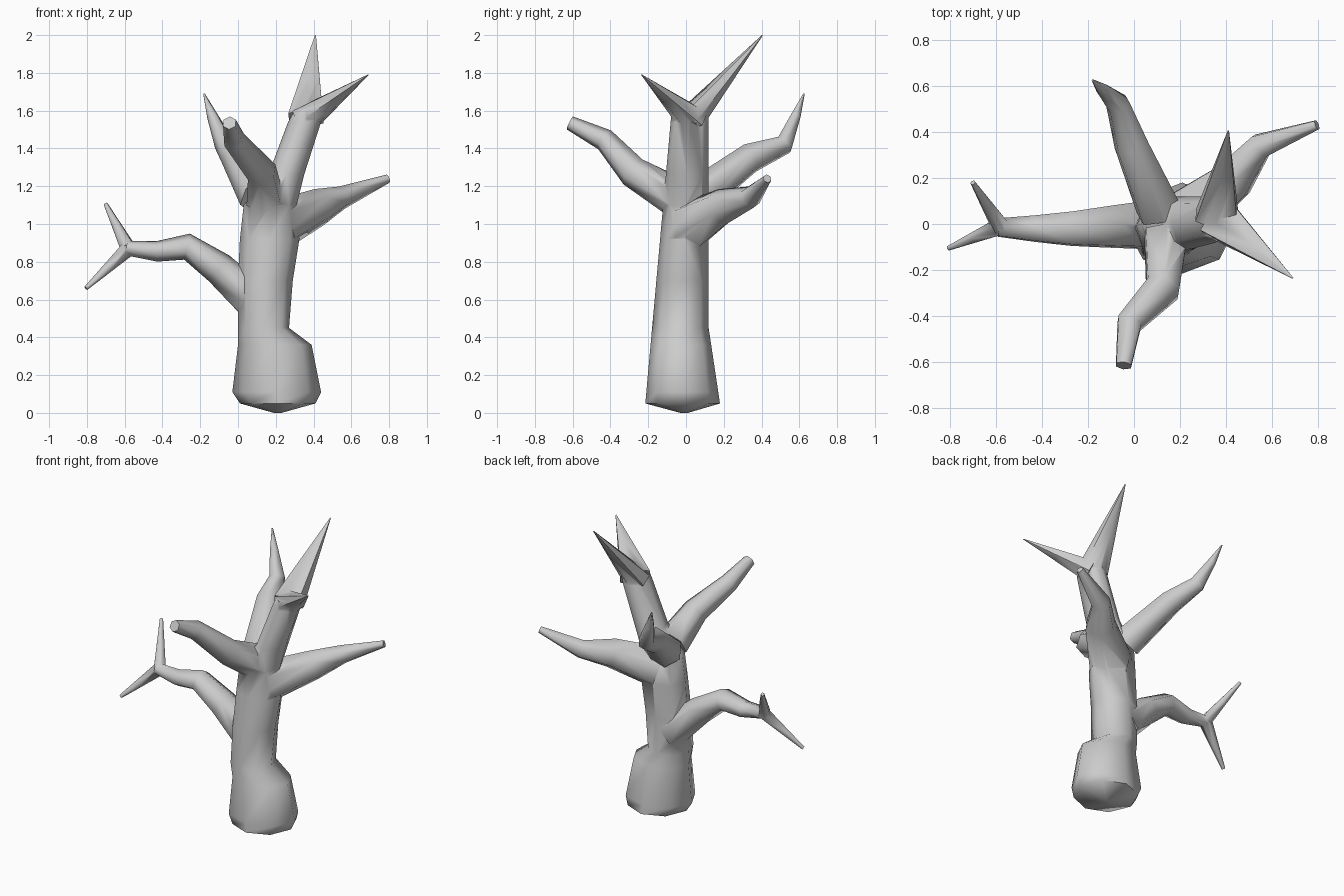
import bpy, bmesh, math
from mathutils import Vector

if "Cube" in bpy.data.objects:
    bpy.data.objects.remove(bpy.data.objects["Cube"])


def circle(centre, u, v, n):
    """Ring of n points with half axes u and v."""
    return [centre + u * math.cos(math.tau * i / n) + v * math.sin(math.tau * i / n)
            for i in range(n)]


def loft(name, rings):
    """Skin a tube over rings of points; both ends are capped."""
    bm = bmesh.new()
    loops = [[bm.verts.new(p) for p in ring] for ring in rings]
    n = len(loops[0])
    for a, b in zip(loops, loops[1:]):
        for i in range(n):
            j = (i + 1) % n
            bm.faces.new((a[i], a[j], b[j], b[i]))
    bm.faces.new(loops[0][::-1])
    bm.faces.new(loops[-1])
    bmesh.ops.recalc_face_normals(bm, faces=bm.faces)
    me = bpy.data.meshes.new(name)
    bm.to_mesh(me)
    bm.free()
    ob = bpy.data.objects.new(name, me)
    bpy.context.collection.objects.link(ob)
    return ob


def branch(name, path, r0, r1, flat=1, n=6):
    """Tube along a path, tapering from r0 to r1, squashed upright by flat."""
    pts = [Vector(p) for p in path]
    last = len(pts) - 1
    side = Vector((0.03, 0.05, 1))
    rings = []
    for k, p in enumerate(pts):
        t = Vector()
        if k > 0:
            t += (p - pts[k - 1]).normalized()
        if k < last:
            t += (pts[k + 1] - p).normalized()
        t.normalize()
        side = (side - t * side.dot(t)).normalized()
        r = (r0 + (r1 - r0) * k / last) * 1.06
        rings.append(circle(p, side * r * flat, t.cross(side) * r, n))
    return loft(name, rings)


def spike(name, base, tip, r0, r1, flat):
    """Straight twig with a middle ring."""
    a, b = Vector(base), Vector(tip)
    return branch(name, [a, a.lerp(b, 0.5), b], r0, r1, flat)


# Trunk: height, left x, right x; depth narrows with height above a wide foot
rings = [circle(Vector((0.21, -0.01, 0)), Vector((0.02, 0, 0)), Vector((0, 0.02, 0)), 8)]
for z, x0, x1 in [(0.05, 0.01, 0.41), (0.11, -0.03, 0.44), (0.36, 0, 0.39), (0.45, 0, 0.27),
                  (0.7, 0, 0.29), (0.92, 0.01, 0.325), (1.1, 0.03, 0.31),
                  (1.26, 0.16, 0.35), (1.54, 0.265, 0.44), (1.6, 0.3, 0.42)]:
    front, back = -0.22 + 0.09 * z, 0.12 + 0.15 * max(0, 0.45 - z)
    rings.append(circle(Vector(((x0 + x1) / 2, (front + back) / 2, z)),
                        Vector(((x1 - x0) / 2, 0, 0)),
                        Vector((0, (back - front) / 2, 0)), 8))
tree = loft("dead_tree", rings)

# Main limbs
parts = [
    branch("right_limb", [(0.21, 0.02, 0.99), (0.43, 0.19, 1.09),
                          (0.55, 0.34, 1.14), (0.795, 0.43, 1.24)], 0.13, 0.022),
    branch("front_limb", [(0.14, -0.05, 1.14), (0.125, -0.28, 1.275),
                          (-0.02, -0.43, 1.445), (-0.045, -0.615, 1.535)], 0.1, 0.036),
    branch("back_limb", [(0.11, 0.06, 1.14), (-0.01, 0.34, 1.35), (-0.07, 0.52, 1.42),
                         (-0.135, 0.58, 1.57), (-0.18, 0.625, 1.69)], 0.1, 0.004),
    branch("left_limb", [(0.1, 0, 0.58), (-0.1, -0.01, 0.765), (-0.27, -0.02, 0.88),
                         (-0.43, -0.02, 0.855), (-0.59, -0.015, 0.872)], 0.115, 0.042, 0.85),
]
# Forked crown and forked end of the left limb
for base, tips, r0, r1, flat in [
        ((0.36, 0.03, 1.56), [(0.41, 0.405, 2), (0.69, -0.235, 1.79)], 0.1, 0.003, 0.7),
        ((-0.58, -0.01, 0.87), [(-0.7, 0.18, 1.105), (-0.805, -0.105, 0.66)], 0.04, 0.011, 1)]:
    for tip in tips:
        parts.append(spike("twig", base, tip, r0, r1, flat))

# Fuse every limb into the trunk
bpy.context.view_layer.objects.active = tree
tree.select_set(True)
for p in parts:
    m = tree.modifiers.new("join", 'BOOLEAN')
    m.operation = 'UNION'
    m.solver = 'EXACT'
    m.object = p
    bpy.ops.object.modifier_apply(modifier=m.name)
    bpy.data.objects.remove(p)

# Smooth bark with creases kept at the sharp notches
bpy.ops.object.shade_smooth_by_angle(angle=math.radians(65))
